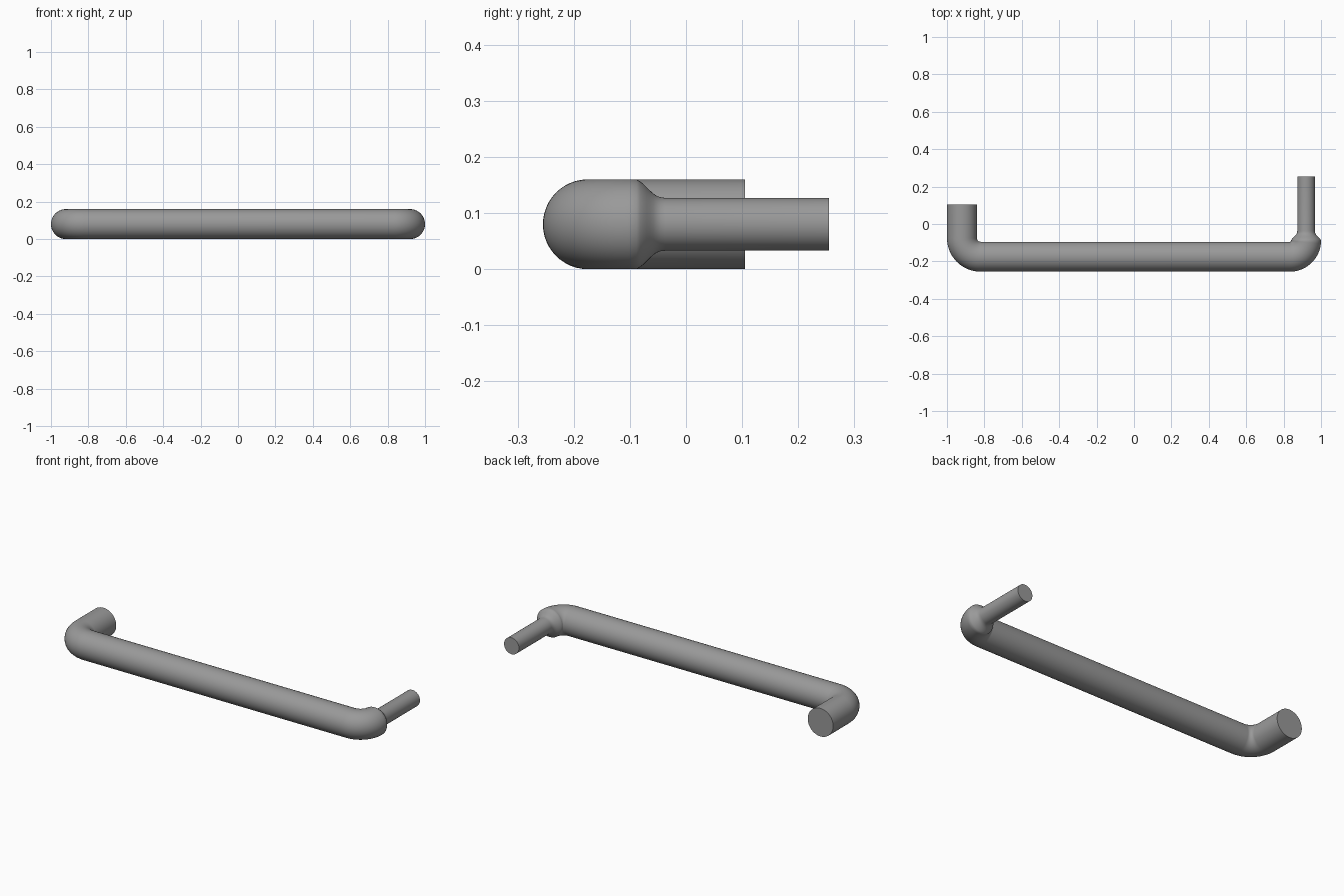
import bpy, bmesh, math
from mathutils import Vector

if "Cube" in bpy.data.objects:
    bpy.data.objects.remove(bpy.data.objects["Cube"])

SIDES = 48
R = 0.08       # tube radius
Z = 0.08       # centre height


def arc(cx, cy, radius, start, end, steps=16):
    """Points and travel directions of a counter-clockwise bend."""
    out = []
    for i in range(steps + 1):
        a = math.radians(start + (end - start) * i / steps)
        out.append((cx + radius * math.cos(a), cy + radius * math.sin(a),
                    -math.sin(a), math.cos(a), R))
    return out


# Path stations: x, y, direction x, direction y, tube radius
stations = [(-0.92, 0.105, 0, -1, R)]                 # wide leg end
stations += arc(-0.82, -0.075, 0.10, 180, 270)        # left bend
stations += arc(0.833, -0.088, 0.087, 270, 360)       # right bend
# Shoulder narrowing into the thin pin
shoulder = [(-0.082, 0.0765), (-0.076, 0.072), (-0.070, 0.066), (-0.064, 0.060),
            (-0.058, 0.0545), (-0.052, 0.0505), (-0.045, 0.048), (-0.037, 0.047),
            (0.255, 0.047)]
stations += [(0.92, y, 0, 1, r) for y, r in shoulder]

# Sweep a circle along the stations
bm = bmesh.new()
rings = []
for x, y, dx, dy, r in stations:
    centre, side = Vector((x, y, Z)), Vector((dy, -dx, 0))
    rings.append([bm.verts.new(centre + side * r * math.cos(t) + Vector((0, 0, r * math.sin(t))))
                  for t in (2 * math.pi * k / SIDES for k in range(SIDES))])
for a, b in zip(rings, rings[1:]):
    for k in range(SIDES):
        n = (k + 1) % SIDES
        bm.faces.new((a[k], a[n], b[n], b[k]))
bm.faces.new(rings[0])      # flat end caps
bm.faces.new(rings[-1])
bmesh.ops.recalc_face_normals(bm, faces=bm.faces)

mesh = bpy.data.meshes.new("bent_handle")
bm.to_mesh(mesh)
bm.free()
handle = bpy.data.objects.new("bent_handle", mesh)
bpy.context.collection.objects.link(handle)

# Plain grey metal
grey = bpy.data.materials.new("grey_metal")
grey.diffuse_color = (0.32, 0.32, 0.32, 1)
grey.use_nodes = True
grey.node_tree.nodes["Principled BSDF"].inputs["Base Color"].default_value = grey.diffuse_color
mesh.materials.append(grey)

bpy.context.view_layer.objects.active = handle
handle.select_set(True)
bpy.ops.object.shade_smooth_by_angle(angle=math.radians(40))
